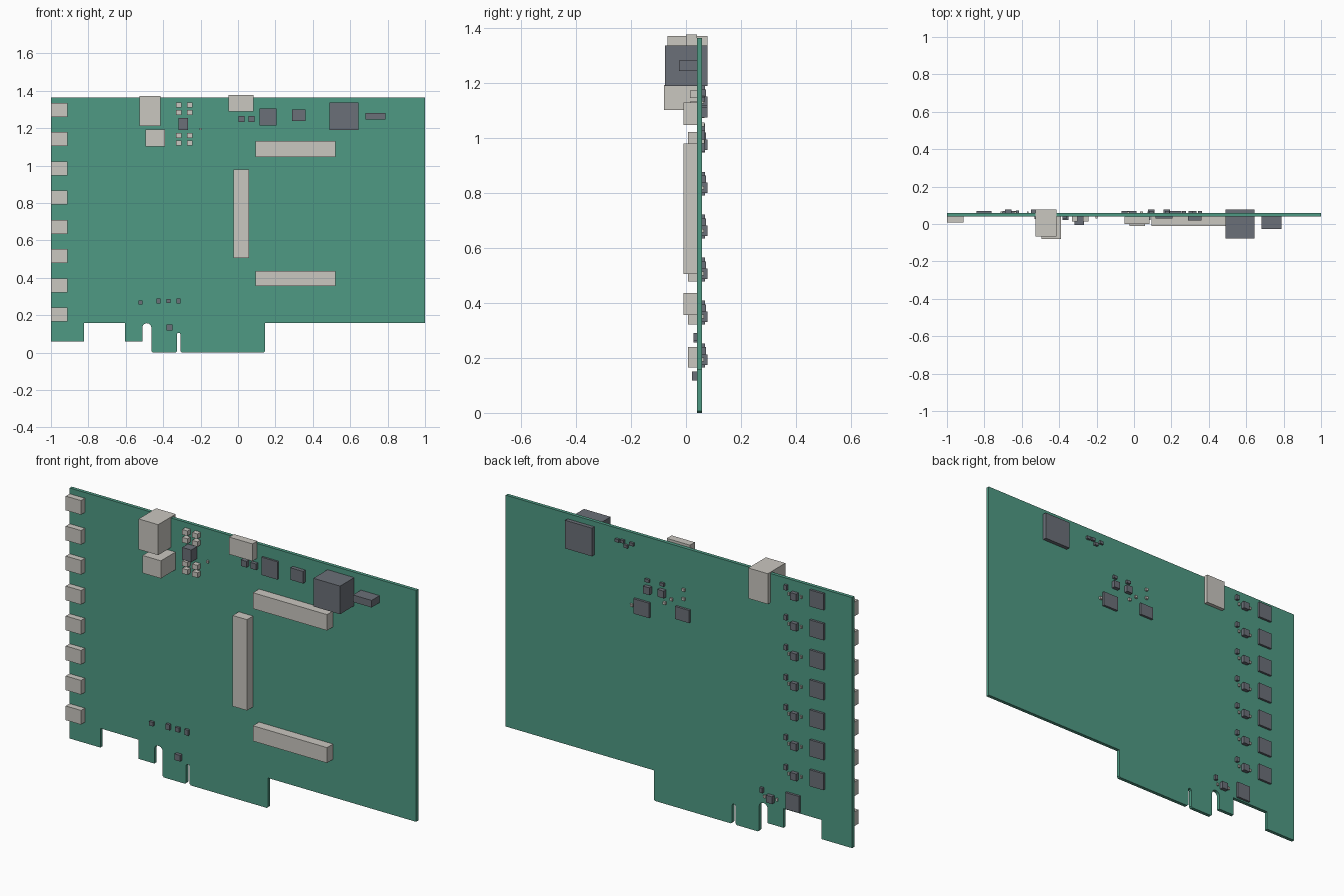
import bpy, bmesh, math

FRONT, BACK = 0.040, 0.058   # y of the two board faces


def material(name, rgb):
    m = bpy.data.materials.new(name)
    m.diffuse_color = (*rgb, 1)
    return m


GREEN = material("board green", (0.078, 0.323, 0.231))
LIGHT = material("connector light grey", (0.590, 0.571, 0.527))
DARK = material("chip dark grey", (0.147, 0.162, 0.188))


def finish(name, bm, mat):
    bmesh.ops.recalc_face_normals(bm, faces=bm.faces)
    me = bpy.data.meshes.new(name)
    bm.to_mesh(me)
    bm.free()
    me.materials.append(mat)
    ob = bpy.data.objects.new(name, me)
    bpy.context.collection.objects.link(ob)
    return ob


def box(name, mat, x0, x1, z0, z1, y0, y1):
    bm = bmesh.new()
    bmesh.ops.create_cube(bm, size=1)
    for v in bm.verts:
        v.co = (x0 if v.co.x < 0 else x1,
                y0 if v.co.y < 0 else y1,
                z0 if v.co.z < 0 else z1)
    return finish(name, bm, mat)


def front(name, mat, x0, x1, z0, z1, y):
    box(name, mat, x0, x1, z0, z1, y, FRONT)


def back(name, mat, x, z, w, h, y):
    box(name, mat, x - w / 2, x + w / 2, z - h / 2, z + h / 2, BACK, y)


# Board: outline with edge-connector tongue, key slot and rounded notch
c = 0.007
notch = [(-0.487 + 0.024 * math.cos(a), 0.133 + 0.024 * math.sin(a))
         for a in (math.pi * i / 10 for i in range(11))]
outline = [(-1, 1.365), (1, 1.365), (1, 0.158), (0.145, 0.158),
           (0.145, c), (0.145 - c, 0), (-0.307 + c, 0), (-0.307, c),
           (-0.307, 0.098), (-0.312, 0.105), (-0.322, 0.105), (-0.327, 0.098),
           (-0.327, c), (-0.327 - c, 0), (-0.463 + c, 0), (-0.463, c)]
outline += notch
outline += [(-0.511, 0.058), (-0.603, 0.058), (-0.603, 0.158),
            (-0.823, 0.158), (-0.823, 0.058), (-1, 0.058)]
bm = bmesh.new()
face = bm.faces.new([bm.verts.new((x, FRONT, z)) for x, z in outline])
ext = bmesh.ops.extrude_face_region(bm, geom=[face])
for g in ext["geom"]:
    if isinstance(g, bmesh.types.BMVert):
        g.co.y = BACK
finish("circuit_board", bm, GREEN)

# Eight repeated channels: edge socket in front, driver chips behind
for i in range(8):
    z = 0.203 + i * 0.1564
    front("edge_socket", LIGHT, -1, -0.912, z - 0.037, z + 0.037, 0.008)
    zc = 0.209 + i * 0.1564
    dx = 0.14 if i == 0 else 0
    back("channel_chip", DARK, -0.802 + dx, zc, 0.080, 0.086, 0.070)
    back("channel_regulator", DARK, -0.673 + dx, zc - 0.015, 0.036, 0.038, 0.078)
    back("channel_diode", DARK, -0.622 + dx, zc + 0.017, 0.016, 0.026, 0.072)
    back("channel_resistor", LIGHT, -0.708 + dx, zc - 0.012, 0.010, 0.014, 0.066)
    back("channel_capacitor", LIGHT, -0.636 + dx, zc - 0.015, 0.010, 0.014, 0.066)

# Long mezzanine connectors
front("mezzanine_vertical", LIGHT, -0.024, 0.059, 0.506, 0.980, -0.010)
front("mezzanine_upper", LIGHT, 0.093, 0.521, 1.047, 1.130, -0.010)
front("mezzanine_lower", LIGHT, 0.093, 0.521, 0.356, 0.436, -0.010)

# Parts that pass through the board
box("power_socket", LIGHT, -0.527, -0.414, 1.212, 1.371, -0.067, 0.078)
box("power_module", DARK, 0.489, 0.643, 1.190, 1.337, -0.077, 0.078)

# Top row of front connectors and chips
front("power_header", LIGHT, -0.495, -0.389, 1.102, 1.194, -0.080)
front("top_socket", LIGHT, -0.051, 0.083, 1.288, 1.378, 0.0)
front("control_chip", DARK, 0.115, 0.206, 1.213, 1.306, 0.030)
front("clock_chip", DARK, 0.289, 0.361, 1.238, 1.301, 0.020)
front("module_capacitor", DARK, 0.682, 0.789, 1.245, 1.282, -0.026)
front("small_chip", DARK, 0.003, 0.035, 1.234, 1.266, 0.020)
front("small_chip", DARK, 0.056, 0.088, 1.234, 1.266, 0.022)

# Inductor with four pairs of capacitors
front("inductor", DARK, -0.318, -0.266, 1.191, 1.255, -0.006)
for x in (-0.317, -0.259):
    for z in (1.324, 1.283, 1.160, 1.121):
        front("filter_capacitor", LIGHT, x - 0.015, x + 0.015,
              z - 0.013, z + 0.013, 0.014)
front("filter_resistor", LIGHT, -0.205, -0.195, 1.190, 1.202, 0.030)

# Small parts above the edge connector
for x, h in ((-0.522, 0.021), (-0.425, 0.029), (-0.371, 0.023), (-0.318, 0.029)):
    z = 0.267 if x < -0.5 else 0.276
    front("edge_part", DARK, x - 0.011, x + 0.011, z - h / 2, z + h / 2, 0.027)
front("edge_chip", DARK, -0.382, -0.350, 0.118, 0.150, 0.022)

# Back: converter cluster
back("converter_chip", DARK, 0.210, 0.990, 0.090, 0.078, 0.070)
back("converter_chip", DARK, -0.026, 1.020, 0.080, 0.066, 0.070)
for x, z in ((0.175, 1.095), (0.092, 1.100)):
    back("converter_regulator", DARK, x, z, 0.036, 0.038, 0.078)
for x, z in ((0.178, 1.142), (0.092, 1.145)):
    back("converter_diode", DARK, x, z, 0.024, 0.016, 0.070)
for x, z in ((0.270, 0.988), (0.080, 1.050), (-0.030, 1.148),
             (-0.030, 1.100), (0.040, 1.080)):
    back("converter_resistor", LIGHT, x, z, 0.014, 0.014, 0.068)

# Back: row of small parts near the top edge
for x, z in ((0.352, 1.305), (0.322, 1.308), (0.302, 1.288), (0.268, 1.308)):
    back("timing_part", DARK, x, z, 0.022, 0.016, 0.070)
